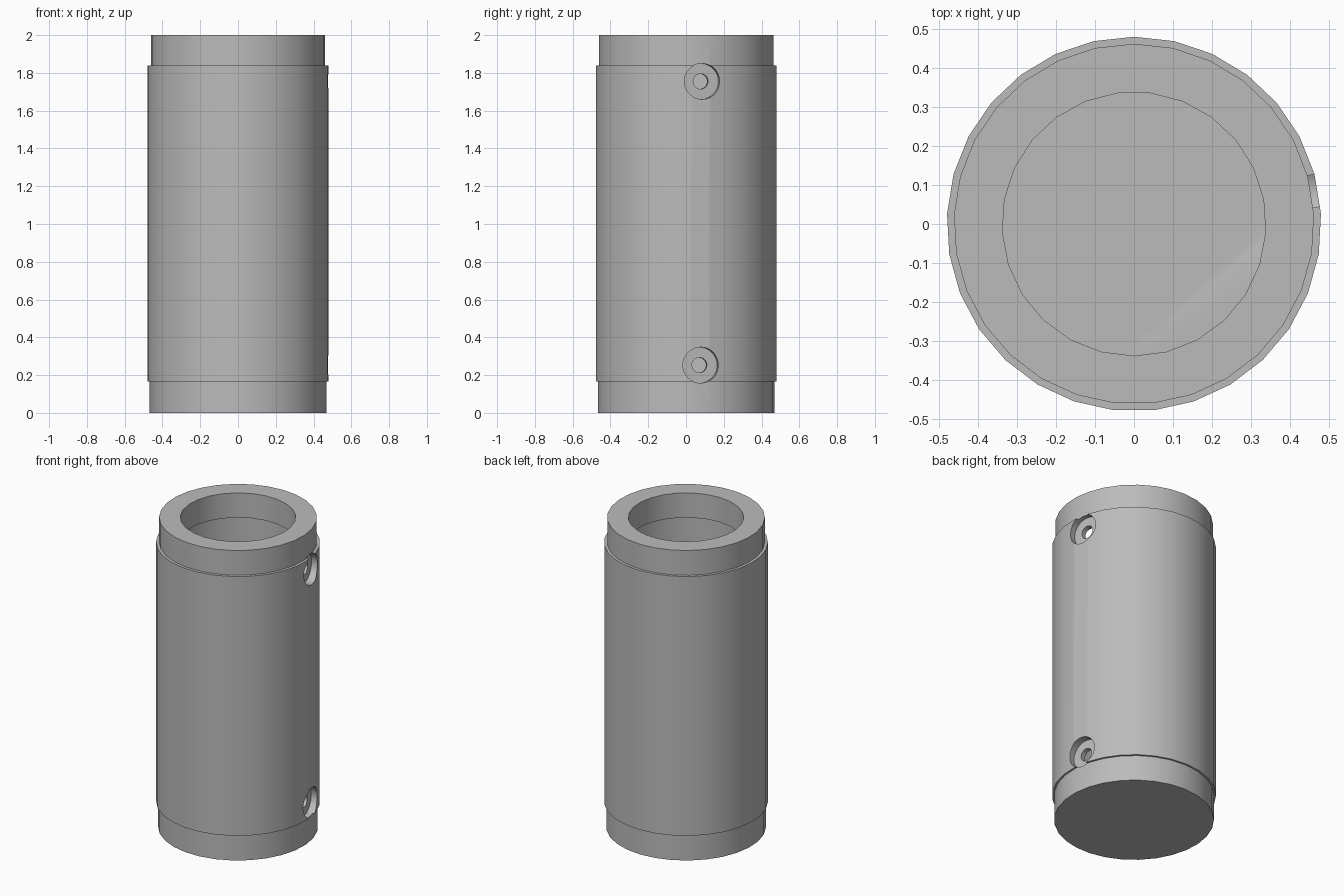
import bpy, bmesh, math
from mathutils import Matrix

cube = bpy.data.objects.get("Cube")
if cube:
    bpy.data.objects.remove(cube, do_unlink=True)

steel = bpy.data.materials.new("plain grey")
steel.use_nodes = True
grey = (0.5, 0.5, 0.5, 1)
steel.diffuse_color = grey
steel.node_tree.nodes["Principled BSDF"].inputs["Base Color"].default_value = grey


def lathe(name, profile, sides, start=0.0, matrix=Matrix()):
    """Capped solid turned about z from (radius, height) points."""
    bm = bmesh.new()
    rings = []
    for r, z in profile:
        angles = [start + math.tau * i / sides for i in range(sides)]
        rings.append([bm.verts.new((r * math.cos(a), r * math.sin(a), z)) for a in angles])
    for low, high in zip(rings, rings[1:]):
        for i in range(sides):
            j = (i + 1) % sides
            bm.faces.new((low[i], low[j], high[j], high[i]))
    bm.faces.new(rings[0][::-1])
    bm.faces.new(rings[-1])
    bm.transform(matrix)
    bmesh.ops.recalc_face_normals(bm, faces=bm.faces)
    mesh = bpy.data.meshes.new(name)
    bm.to_mesh(mesh)
    bm.free()
    mesh.materials.append(steel)
    obj = bpy.data.objects.new(name, mesh)
    bpy.context.collection.objects.link(obj)
    return obj


def cut(obj, cutter):
    bpy.context.view_layer.objects.active = obj
    mod = obj.modifiers.new("cut", 'BOOLEAN')
    mod.operation = 'DIFFERENCE'
    mod.solver = 'EXACT'
    mod.object = cutter
    bpy.ops.object.modifier_apply(modifier=mod.name)


SIDES = 29
TOP = math.pi / 2
STEP_LOW, STEP_HIGH = 0.165, 1.84

# Turned parts: sleeve, open top collar and closed bottom plug
sleeve = lathe("sleeve", [(0.48, STEP_LOW), (0.48, STEP_HIGH)], SIDES, TOP)
collar = lathe("top_collar", [(0.462, STEP_HIGH), (0.462, 2)], SIDES, TOP)
plug = lathe("bottom_plug", [(0.468, 0), (0.468, STEP_LOW)], SIDES, TOP)

# Bores
wide_bore = lathe("wide_bore_cutter", [(0.4, 0), (0.4, 2)], SIDES, TOP)
mouth = lathe("mouth_cutter", [(0.338, 1.5), (0.338, 2.2)], 25, -TOP)
cut(sleeve, wide_bore)
cut(collar, mouth)
cutters = [wide_bore, mouth]

# Counterbored screw holes pointing out from the axis
hole_profile = [(0.04, 0.3), (0.04, 0.43), (0.095, 0.43), (0.095, 0.6)]
for height, angle in ((1.755, 10.4), (0.253, 9.5)):
    place = (Matrix.Translation((0, 0, height))
             @ Matrix.Rotation(math.radians(angle), 4, 'Z')
             @ Matrix.Rotation(TOP, 4, 'Y'))
    drill = lathe("hole_cutter", hole_profile, 32, 0, place)
    cutters.append(drill)
    cut(sleeve, drill)
    if height > 1:
        cut(collar, drill)
    else:
        cut(plug, drill)

for cutter in cutters:
    bpy.data.objects.remove(cutter, do_unlink=True)

# Smooth round walls with crisp rims
bpy.ops.object.select_all(action='DESELECT')
for obj in (sleeve, collar, plug):
    obj.select_set(True)
bpy.context.view_layer.objects.active = sleeve
bpy.ops.object.shade_smooth_by_angle(angle=math.radians(30))
